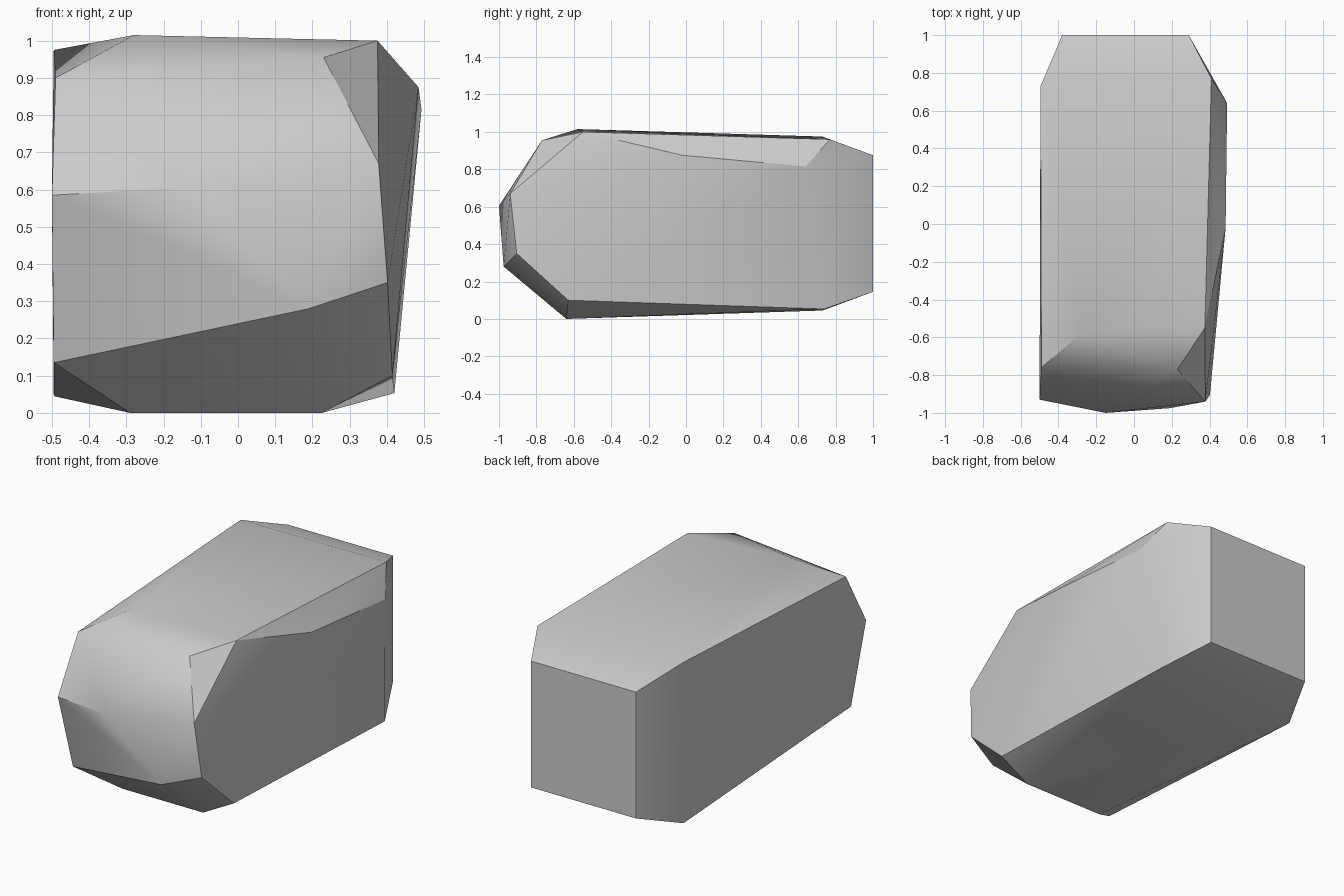
import bpy
import bmesh
import math

# Remove the default object
default = bpy.data.objects.get("Cube")
if default:
    bpy.data.objects.remove(default, do_unlink=True)

# Plain stone colour
stone_grey = bpy.data.materials.new("stone_grey")
stone_grey.use_nodes = True
grey = (0.6, 0.6, 0.6, 1)
stone_grey.diffuse_color = grey
stone_grey.node_tree.nodes["Principled BSDF"].inputs["Base Color"].default_value = grey

# Chiselled corners of the boulder, grouped by region
top_rim = [(-0.28, -0.58, 1.015), (0.375, -0.55, 1.0),
           (0.41, 0.77, 0.96), (-0.495, 0.73, 0.975)]
brow = [(0.23, -0.77, 0.955), (-0.49, -0.76, 0.9)]
nose = [(-0.5, -0.93, 0.585), (-0.15, -1, 0.605), (0.378, -0.94, 0.67),
        (0.19, -0.975, 0.28), (0.402, -0.905, 0.35), (-0.495, -0.8, 0.135)]
right_shoulder = [(0.485, -0.02, 0.875), (0.493, 0.64, 0.815)]
bottom_rim = [(-0.29, -0.64, 0), (0.225, -0.64, 0), (0.415, -0.63, 0.1),
              (0.42, 0.74, 0.053), (-0.495, 0.73, 0.045)]
back_face = [(x, 1, z) for x in (-0.38, 0.29) for z in (0.145, 0.875)]


def hull_object(name, corners, material):
    """Wrap the corners in a closed faceted skin."""
    bm = bmesh.new()
    verts = [bm.verts.new(c) for c in corners]
    result = bmesh.ops.convex_hull(bm, input=verts)
    unused = [v for v in result["geom_interior"] if isinstance(v, bmesh.types.BMVert)]
    if unused:
        bmesh.ops.delete(bm, geom=unused, context="VERTS")
    # Merge nearly flat triangles into broad planes
    bmesh.ops.dissolve_limit(bm, angle_limit=math.radians(1),
                             verts=bm.verts[:], edges=bm.edges[:])
    bmesh.ops.recalc_face_normals(bm, faces=bm.faces[:])
    mesh = bpy.data.meshes.new(name)
    bm.to_mesh(mesh)
    bm.free()
    mesh.materials.append(material)
    obj = bpy.data.objects.new(name, mesh)
    bpy.context.collection.objects.link(obj)
    return obj


boulder = hull_object(
    "boulder",
    top_rim + brow + nose + right_shoulder + bottom_rim + back_face,
    stone_grey)

# Soft shading on shallow bends, crisp chiselled edges elsewhere
bpy.ops.object.select_all(action="DESELECT")
boulder.select_set(True)
bpy.context.view_layer.objects.active = boulder
bpy.ops.object.shade_smooth_by_angle(angle=math.radians(30))
